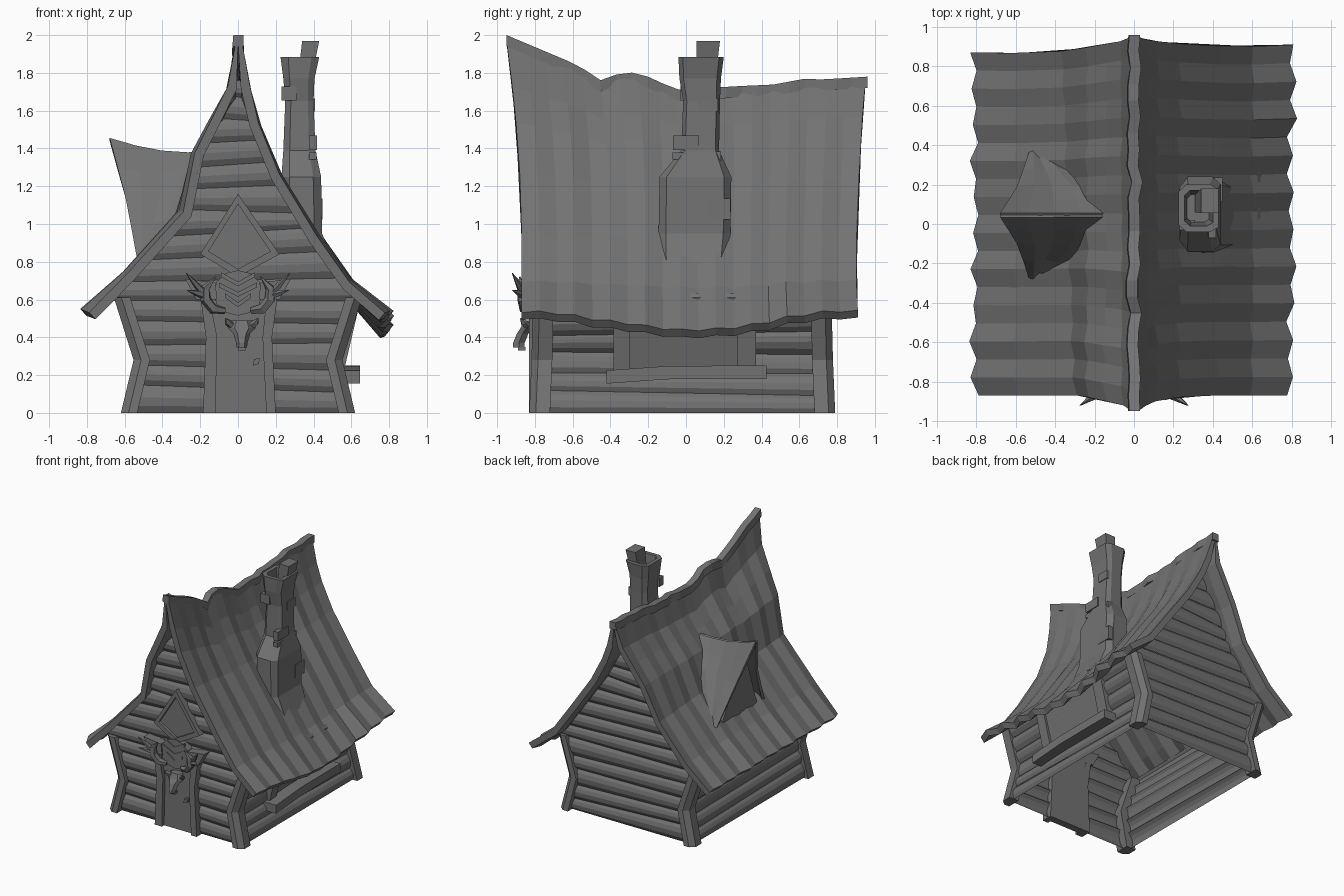
import bpy, bmesh, math, random
from mathutils import Vector

if "Cube" in bpy.data.objects:
    bpy.data.objects.remove(bpy.data.objects["Cube"])
random.seed(4)

GREY = bpy.data.materials.new("dark_grey")
GREY.diffuse_color = (.17, .17, .17, 1)
GREY.use_nodes = True
GREY.node_tree.nodes["Principled BSDF"].inputs["Base Color"].default_value = GREY.diffuse_color


def mesh(name, verts, faces):
    me = bpy.data.meshes.new(name)
    me.from_pydata([tuple(v) for v in verts], [], faces)
    bm = bmesh.new()
    bm.from_mesh(me)
    bmesh.ops.recalc_face_normals(bm, faces=bm.faces)
    bm.to_mesh(me)
    bm.free()
    me.materials.append(GREY)
    ob = bpy.data.objects.new(name, me)
    bpy.context.collection.objects.link(ob)
    return ob


def loft(name, rings):
    """Closed rings joined by quads, capped at both ends."""
    n, m = len(rings[0]), len(rings)
    faces = [(i*n + j, i*n + (j+1) % n, (i+1)*n + (j+1) % n, (i+1)*n + j)
             for i in range(m-1) for j in range(n)]
    faces += [tuple(range(n)), tuple(range((m-1)*n, m*n))]
    return mesh(name, [p for r in rings for p in r], faces)


def sheet(name, rows, thick=0):
    n = len(rows[0])
    faces = [(i*n+j, i*n+j+1, (i+1)*n+j+1, (i+1)*n+j)
             for i in range(len(rows)-1) for j in range(n-1)]
    ob = mesh(name, [p for r in rows for p in r], faces)
    if thick:
        mod = ob.modifiers.new("thickness", 'SOLIDIFY')
        mod.thickness, mod.offset = thick, 0
    return ob


def stack(name, levels):
    """Rectangles (z, x0, x1, y0, y1) lofted upwards."""
    return loft(name, [[(a, c, z), (b, c, z), (b, d, z), (a, d, z)] for z, a, b, c, d in levels])


def box(name, x0, x1, y0, y1, z0, z1):
    return stack(name, [(z0, x0, x1, y0, y1), (z1, x0, x1, y0, y1)])


def prism(name, pts, y0, y1):
    return loft(name, [[(x, y, z) for x, z in pts] for y in (y0, y1)])


def horn(name, path, radii):
    """Tapered five-sided tube along a path."""
    path, rings = [Vector(p) for p in path], []
    for i, p in enumerate(path):
        d = (path[min(i+1, len(path)-1)] - path[max(i-1, 0)]).normalized()
        a = d.cross(Vector((0.1, 1, 0.2))).normalized()
        b = d.cross(a)
        rings.append([p + radii[i]*(math.cos(t*math.tau/5)*a + math.sin(t*math.tau/5)*b) for t in range(5)])
    return loft(name, rings)


def lerp(table, v):
    for (a, p), (b, q) in zip(table, table[1:]):
        if v <= b:
            return p + (q-p)*max(0, (v-a)/(b-a))
    return table[-1][1]


RIDGE = [(-.95, 2), (-.57, 1.84), (-.45, 1.76), (-.32, 1.81), (-.2, 1.78), (-.05, 1.71),
         (.28, 1.73), (.5, 1.74), (.6, 1.77), (.72, 1.765), (.96, 1.78)]
PROFILE = {1: [(.02, 1.97), (.07, 1.73), (.12, 1.54), (.23, 1.27), (.43, .94), (.6, .7), (.8, .54)],
           -1: [(.01, 1.97), (.06, 1.73), (.15, 1.56), (.24, 1.38), (.3, 1.07), (.6, .74), (.81, .54)]}
FOLLOW = [1, .75, .5, .2, 0, 0, 0]
FRONT = [-.95, -.92, -.9, -.88, -.87, -.87, -.87]
BACK = [.95, .93, .92, .905, .89, .885, .89]


def profile(side, y):
    """Roof section at y; the kink of the left slope softens to the back."""
    d, k = lerp(RIDGE, y) - 2, .25*(y+.95) if side < 0 else 0
    return [(x+(u-x)*k, z+(v-z)*k+d*f) for (x, z), (u, v), f in zip(PROFILE[side], PROFILE[1], FOLLOW)]


# corrugated roof slopes, sagging at the right eave
N = 20
for side, name in ((1, "roof_right"), (-1, "roof_left")):
    rings = []
    for i in range(N):
        t = i/(N-1)
        pts = profile(side, -.95 + 1.9*t)
        wob = (.009 if i % 2 else -.009) + random.uniform(-.007, .007)
        outer, inner = [], []
        for j, (x, z) in enumerate(pts):
            a, b = pts[max(j-1, 0)], pts[min(j+1, 6)]
            nrm = Vector((a[1]-b[1], b[0]-a[0])).normalized()
            y = FRONT[j] + (BACK[j]+side*.02*j/6-FRONT[j])*t
            if side > 0:
                z -= .1*math.sin(math.pi*t)**2*(0, 0, 0, .1, .2, .35, 1)[j]
            if j == 6:
                x += wob*1.2
            w = wob*min(1, j/2)
            outer.append((side*(x+nrm.x*w), y, z+nrm.y*w))
            inner.append((side*max(0, x+nrm.x*(w-.05)), y, z+nrm.y*(w-.05)))
        rings.append(outer + inner[::-1])
    loft(name, rings)

# ridge cap
rings = []
for i in range(24):
    y = -.95 + 1.91*i/23
    z, c = lerp(RIDGE, y), random.uniform(-.014, .014)
    rings.append([(c-.025, y, z), (c+.03, y, z), (c+.03, y, z-.06), (c-.03, y, z-.06)])
loft("ridge_cap", rings)

# log gable walls, front and back
POST = [(0, .565), (.28, .5), (.62, .62)]
ROUND = ((0, .012), (.25, .03), (.55, .034), (.8, .025), (1, .006))


def bound(side, z, y):
    r = lerp(sorted((b, a) for a, b in profile(side, y)), z) - .035
    return side*max(.004, min(r, lerp(POST, z)) if z < .62 else r)


for y, out, top, name in ((-.75, -1, 1.76, "front"), (.72, 1, 1.66, "back")):
    z, k, tilt = 0, 0, 0
    while z < top - .03:
        h = min(random.uniform(.11, .13), top-z)
        new = random.uniform(-.025, .025)*min(1, (1.8-z))
        rows = []
        for f, b in ROUND:
            row = []
            for s in (-1, 1):
                zs = max(0, z + f*h*1.02 + (tilt+(new-tilt)*f)*s)
                row.append((bound(s, zs, y), y+out*b, zs))
            rows.append(row)
        sheet(f"{name}_log_{k}", rows)
        z, k, tilt = z+h, k+1, new

# log side walls
for s, name in ((1, "right"), (-1, "left")):
    tilt = 0
    for k in range(6):
        new = random.uniform(-.015, .015)
        rows = []
        for f, b in ROUND:
            z = .105*(k+f*1.02)
            rows.append([(s*(lerp(POST, z)+b), y, max(0, z+(tilt+(new-tilt)*f)*q)) for y, q in ((-.75, -1), (.72, 1))])
        sheet(f"{name}_log_{k}", rows)
        tilt = new

# bent corner posts with a bevelled outer edge
for s in (-1, 1):
    for y0, y1, e in ((-.83, -.72, -1), (.79, .68, 1)):
        loft("corner_post", [[(s*(c-.042), y0-e*d, z), (s*(c+.005), y0-e*d, z), (s*(c+.045), y0-e*(d+.035), z),
                              (s*(c+.045), y1-e*d, z), (s*(c-.042), y1-e*d, z)]
                             for z, c, d in ((0, .575, 0), (.28, .508, .012), (.61, .612, .02))])

# door with splayed jambs
prism("door", [(-.13, 0), (.16, 0), (.14, .42), (.15, .62), (-.15, .62), (-.12, .42)], -.8, -.74)
prism("door_jamb_left", [(-.185, 0), (-.12, 0), (-.11, .4), (-.15, .6), (-.2, .62), (-.17, .4)], -.83, -.74)
prism("door_jamb_right", [(.15, 0), (.2, 0), (.18, .4), (.21, .62), (.15, .6), (.13, .4)], -.83, -.74)
for s in (-1, 1):
    prism("jamb_cap", [(s*.11, .6), (s*.22, .6), (s*.28, .71), (s*.12, .69)], -.84, -.74)
prism("door_handle", [(.08, .25), (.11, .26), (.115, .29), (.085, .285)], -.83, -.79)

# round crest with chevron planks
prism("crest", [(.13*math.cos(a*math.tau/12), .635+.12*math.sin(a*math.tau/12)) for a in range(12)], -.83, -.74)
for k in range(3):
    z, w = .56+.055*k, (.07, .1, .09)[k]
    prism("crest_chevron", [(-w, z+.05), (0, z), (w, z+.05), (w, z+.075), (0, z+.025), (-w, z+.075)], -.838, -.82)

# diamond window
outer = [(0, 1.16), (.22, .84), (0, .72), (-.2, .84)]
inner = [(x*.78, .91+(z-.91)*.78) for x, z in outer]
for i in range(4):
    j = (i+1) % 4
    prism("diamond_frame", [outer[i], outer[j], inner[j], inner[i]], -.82, -.74)
prism("diamond_pane", inner, -.797, -.75)

# animal head ornament and curling horns
loft("beast_head", [[(.02+w*math.cos(a*math.tau/6), y+.035*math.sin(a*math.tau/6), z) for a in range(6)]
                    for z, w, y in ((.345, .028, -.885), (.37, .03, -.885), (.42, .045, -.865), (.45, .075, -.845), (.49, .055, -.83))])
box("beast_jaw", 0, .04, -.89, -.85, .33, .35)
for s in (-1, 1):
    horn("beast_ear", [(.02+s*.05, -.84, .46), (.02+s*.075, -.86, .48), (.02+s*.085, -.875, .5)], [.022, .017, .004])
    horn("horn", [(s*.07, -.84, .54), (s*.13, -.855, .55), (s*.17, -.865, .6), (s*.17, -.87, .66), (s*.12, -.88, .72)],
         [.018, .028, .03, .024, .003])
    for dx, dz in ((.275, .74), (.27, .65)):
        horn("horn_spike", [(s*.17, -.86, .62), (s*(dx+.17)/2, -.885, (dz+.62)/2), (s*dx, -.92, dz)], [.022, .017, .002])

# right window, frame and sill
stack("side_window", [(.22, .45, .535, -.3, .28), (.56, .53, .625, -.3, .28)])
for y0, y1 in ((-.385, -.3), (.27, .37)):
    stack("window_frame", [(.22, .46, .56, y0, y1), (.56, .54, .64, y0, y1)])
loft("window_sill", [[(.48, y, z), (.645, y, z), (.645, y, z+.07), (.48, y, z+.07)]
                     for y, z in ((-.42, .155), (-.1, .178), (.2, .18), (.425, .18))])

# chimney, hollow at the top
rings = []
for z, x0, x1, y0, y1 in ((.8, .3, .505, -.14, .22), (.95, .24, .445, -.145, .235), (1.25, .23, .44, -.14, .24),
                          (1.39, .24, .41, -.025, .175), (1.65, .25, .4, -.015, .18), (1.77, .24, .405, -.035, .185),
                          (1.885, .225, .43, -.04, .2), (1.885, .255, .4, -.01, .17), (1.7, .27, .38, .01, .15)):
    cx, cy, rx, ry = (x0+x1)/2, (y0+y1)/2, (x1-x0)/2, (y1-y0)/2
    rings.append([(cx+rx*a, cy+ry*b, z) for a, b in
                  ((1, -.8), (1, .8), (.6, 1), (-.6, 1), (-1, .7), (-1, -.7), (-.6, -1), (.6, -1))])
loft("chimney", rings)
stack("chimney_pot", [(1.72, .31, .38, .06, .15), (1.97, .34, .43, .055, .18)])
for x, y, z, w, d, h in ((.397, .0, 1.43, .04, .14, .075), (.395, -.035, 1.36, .04, .075, .035),
                         (.388, .12, 1.63, .04, .1, .07), (.428, .175, 1.08, .04, .12, .11),
                         (.27, -.005, 1.69, .08, .05, .075), (.385, .165, 1.36, .05, .04, .05)):
    box("chimney_brick", x-w/2, x+w/2, y-d/2, y+d/2, z-h/2, z+h/2)

# dormer on the left slope
OUT = [(0, Vector((-.68, 0, 1.45))), (.55, Vector((-.585, .15, 1.1))), (1, Vector((-.53, .31, .81)))]
INN = [(0, Vector((-.13, 0, 1.375))), (.55, Vector((-.24, .15, 1.18))), (1, Vector((-.45, .31, .85)))]
for s in (-1, 1):
    rows = []
    for i in range(5):
        a, b = lerp(OUT, i/4), lerp(INN, i/4)
        row = []
        for k in range(5):
            p = a.lerp(b, k/4)
            w = (.008 if k % 2 else -.004)*min(1, i/2)
            sag = -.03*math.sin(math.pi*k/4)*(1-i/4)
            row.append((p.x, .045+s*(p.y+w), p.z+sag))
        rows.append(row)
    sheet("dormer_roof", rows, .025)
loft("dormer_wall", [[(x-.05, .045, 1.34), (x, -.2, .78), (x, .29, .78)] for x in (-.52, -.47)])
